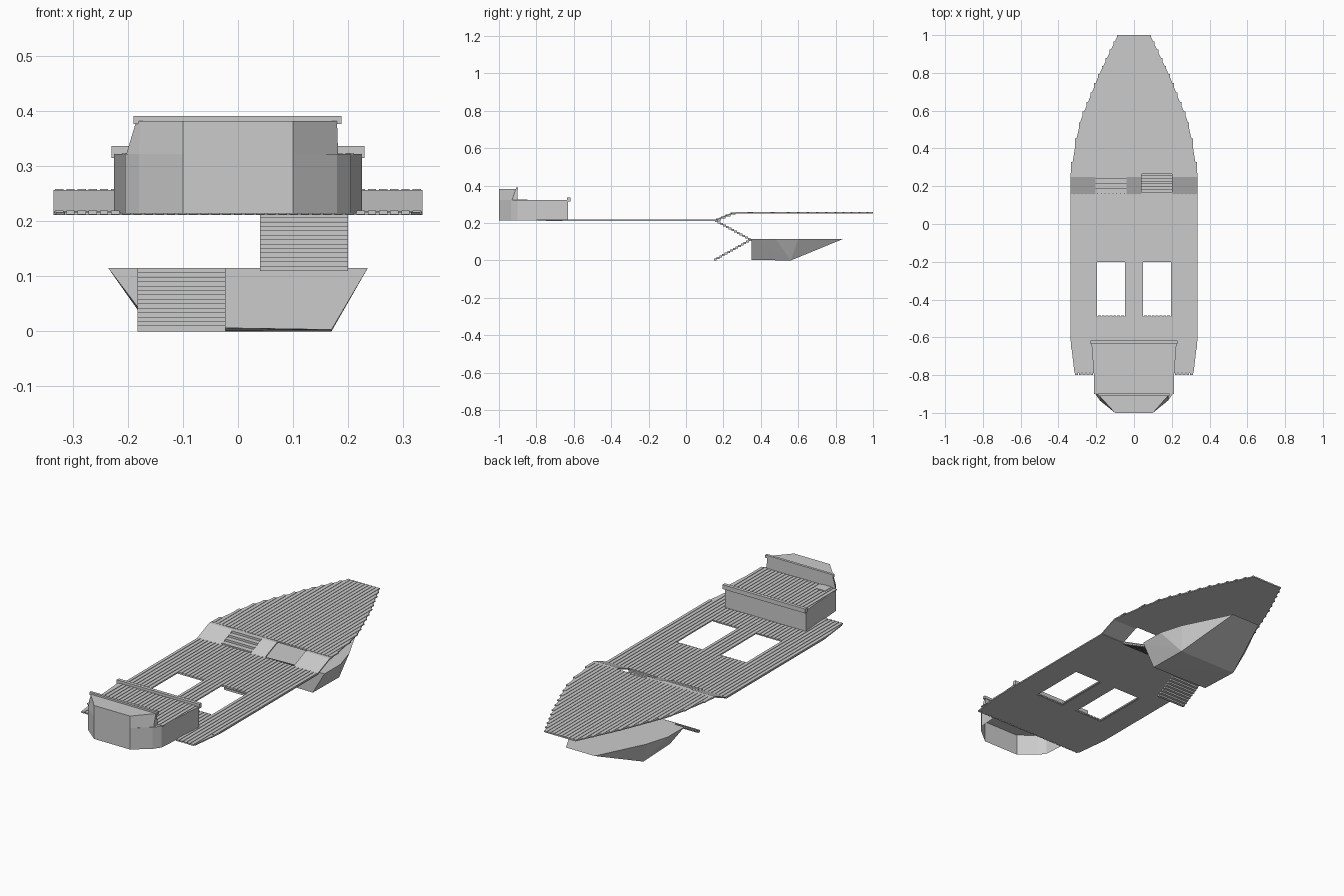
import bpy, bmesh

if "Cube" in bpy.data.objects:
    bpy.data.objects.remove(bpy.data.objects["Cube"])

def finish(name, bm):
    bmesh.ops.recalc_face_normals(bm, faces=bm.faces[:])
    me = bpy.data.meshes.new(name)
    bm.to_mesh(me)
    bm.free()
    ob = bpy.data.objects.new(name, me)
    bpy.context.collection.objects.link(ob)
    return ob

def add_prism(bm, low, z0, z1, high=None, bottom=True):
    """Loft a plan outline from z0 to z1, optionally to another outline."""
    a = [bm.verts.new((x, y, z0)) for x, y in low]
    b = [bm.verts.new((x, y, z1)) for x, y in (high or low)]
    n = len(a)
    for i in range(n):
        j = (i + 1) % n
        bm.faces.new((a[i], a[j], b[j], b[i]))
    bm.faces.new(b)
    if bottom:
        bm.faces.new(a[::-1])

def add_box(bm, x0, x1, y0, y1, z0, z1):
    add_prism(bm, [(x0, y0), (x1, y0), (x1, y1), (x0, y1)], z0, z1)

def box(name, *dims):
    bm = bmesh.new()
    add_box(bm, *dims)
    return finish(name, bm)

def prism(name, *args, **kw):
    bm = bmesh.new()
    add_prism(bm, *args, **kw)
    return finish(name, bm)

def mirror_plan(half):
    return half + [(-x, y) for x, y in reversed(half)]

def width_to_y(x, edge):
    """Forward limit of a plank at distance x from the centre line."""
    x = abs(x)
    for (xa, ya), (xb, yb) in zip(edge, edge[1:]):
        if xb <= x <= xa:
            return ya + (yb - ya) * (xa - x) / (xa - xb)
    return edge[-1][1]

PITCH, PW = 0.0203, 0.015
columns = [(i - 16) * PITCH for i in range(33)]
HATCH = (-0.49, -0.20)

# Main deck: slab pieces around two open hatches
bm = bmesh.new()
add_prism(bm, [(-.315, -.79), (.315, -.79), (.335, -.62), (.335, HATCH[0]),
               (-.335, HATCH[0]), (-.335, -.62)], .211, .217)
for x0, x1 in ((-.335, -.203), (-.04, .04), (.2, .335)):
    add_box(bm, x0, x1, *HATCH, .211, .217)
add_box(bm, -.335, .335, HATCH[1], .16, .211, .217)
finish("main_deck", bm)

# Main deck planks, with uneven ends at the stern
bm = bmesh.new()
for i, x in enumerate(columns):
    a, b = x - PW / 2, x + PW / 2
    stern = -.80 if abs(x) < .317 else -.66
    if .045 < abs(x) < .195:
        add_box(bm, a, b, stern, HATCH[0] + .005, .2125, .2195)
        add_box(bm, a, b, HATCH[1], .16, .2125, .2195)
    else:
        add_box(bm, a, b, stern, .16, .2125, .2195)
finish("main_deck_planks", bm)

# Foredeck tapering to a blunt bow
edge = [(.335, .265), (.305, .45), (.28, .555), (.185, .79), (.085, 1.0)]
prism("foredeck", mirror_plan(edge), .251, .2565)
bm = bmesh.new()
for x in columns:
    add_box(bm, x - PW / 2, x + PW / 2, .265, width_to_y(x, edge), .253, .2585)
finish("foredeck_planks", bm)

# Sloped panels joining the two decks
bm = bmesh.new()
for x0, x1 in ((-.335, -.203), (-.04, .04), (.2, .335)):
    prof = [(.155, .212), (.155, .218), (.25, .257), (.27, .257), (.27, .251), (.25, .251)]
    a = [bm.verts.new((x0, y, z)) for y, z in prof]
    b = [bm.verts.new((x1, y, z)) for y, z in prof]
    for i in range(6):
        j = (i + 1) % 6
        bm.faces.new((a[i], a[j], b[j], b[i]))
    bm.faces.new(a)
    bm.faces.new(b)
finish("deck_ramps", bm)

# Flights of thin steps
def stairs(name, x0, x1, start, end, n):
    bm = bmesh.new()
    dy, dz = (end[0] - start[0]) / n, (end[1] - start[1]) / n
    for i in range(n):
        y, z = start[0] + dy * i, start[1] + dz * i
        add_box(bm, x0, x1, min(y, y + dy), max(y, y + dy), min(z, z + dz) - .002, max(z, z + dz))
    return finish(name, bm)

stairs("foredeck_stairs", -.203, -.04, (.16, .215), (.265, .257), 4)
stairs("upper_hold_stairs", .04, .2, (.155, .216), (.345, .112), 13)
stairs("lower_hold_stairs", -.183, -.023, (.15, .002), (.35, .115), 14)

# Lower bow compartment: flat landing on top, sloping underside
bm = bmesh.new()
rim = [(.236, .35), (.236, .48), (.2, .6), (.08, .84)]
top = [bm.verts.new((x, y, .115)) for x, y in mirror_plan(rim)]
low = [(.17, .35, .003), (.17, .56, 0), (-.155, .56, 0), (-.155, .35, .008)]
bot = [bm.verts.new(p) for p in low]
bm.faces.new(top)
bmesh.ops.convex_hull(bm, input=bm.verts[:])
bmesh.ops.remove_doubles(bm, verts=bm.verts[:], dist=1e-5)
bmesh.ops.dissolve_limit(bm, angle_limit=.01, verts=bm.verts[:], edges=bm.edges[:])
finish("bow_compartment", bm)

# Stern cabin, open underneath
lower = [(-.1, -1), (.1, -1), (.18, -.935), (.205, -.9), (.225, -.63),
         (-.225, -.63), (-.205, -.9), (-.18, -.935)]
prism("stern_cabin", lower, .214, .322, bottom=False)

# Raised rear part of the cabin, leaning inward at the sides
prism("raised_stern", [(-.1, -1), (.1, -1), (.182, -.93), (.182, -.9), (-.203, -.9), (-.18, -.935)],
      .322, .382,
      high=[(-.1, -1), (.1, -1), (.18, -.91), (.18, -.9), (-.185, -.9), (-.178, -.915)])

# Cabin roof planks
bm = bmesh.new()
for x in columns:
    if abs(x) < .21:
        add_box(bm, x - PW / 2, x + PW / 2, -.9, -.63, .32, .3245)
finish("cabin_roof_planks", bm)

# Beams along the forward edges of both roofs
box("cabin_roof_beam", -.23, .23, -.635, -.618, .315, .337)
box("raised_roof_beam", -.19, .188, -.91, -.897, .377, .391)

# Small roof hatch
box("roof_hatch", -.18, -.128, -.9, -.848, .32, .327)
